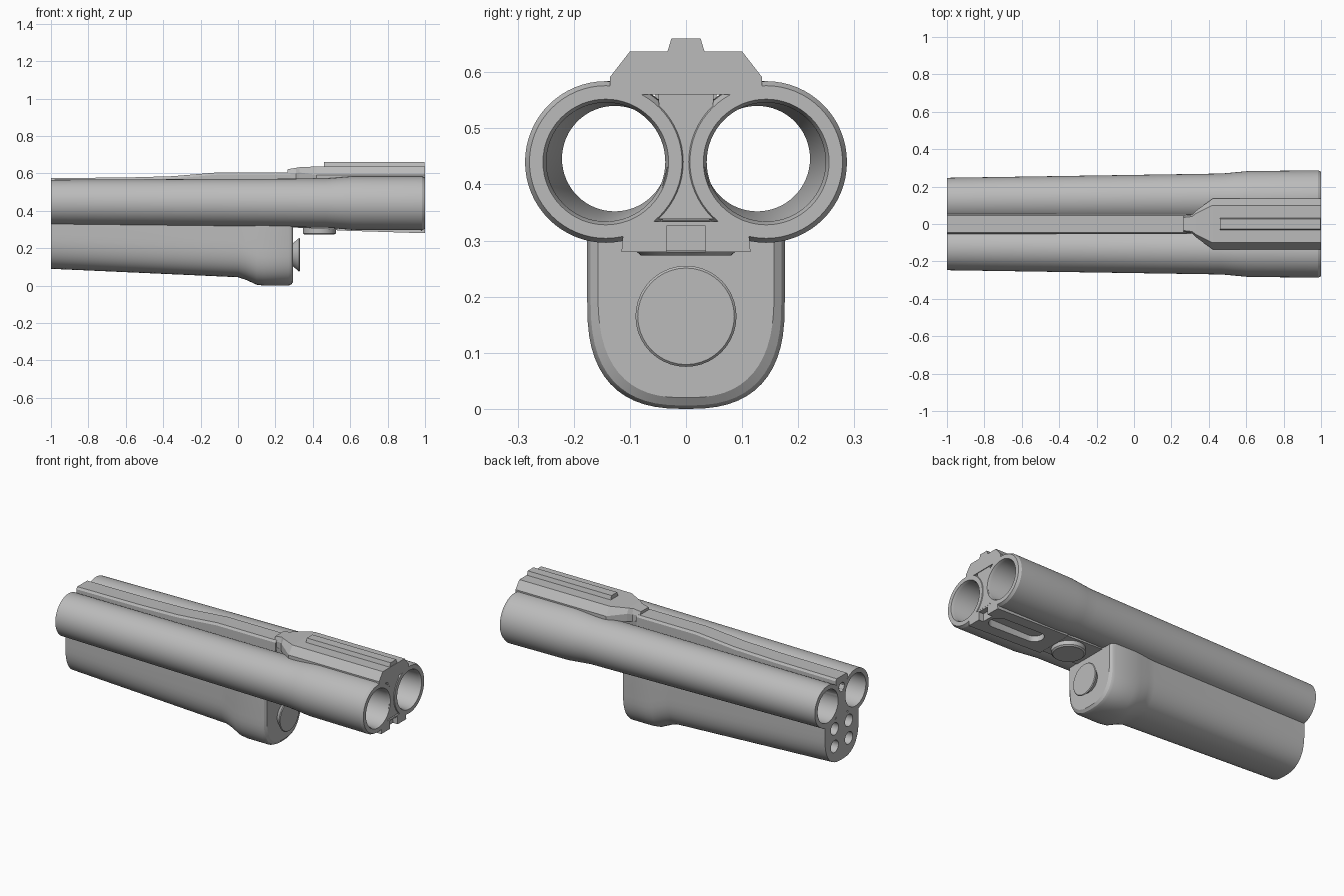
import bpy, bmesh, math
from mathutils import Matrix, Vector

cube = bpy.data.objects.get("Cube")
if cube:
    bpy.data.objects.remove(cube, do_unlink=True)

steel = bpy.data.materials.new("grey steel")
steel.use_nodes = True
GREY = (0.5, 0.5, 0.5, 1)
steel.diffuse_color = GREY
steel.node_tree.nodes["Principled BSDF"].inputs["Base Color"].default_value = GREY


def make(name, bm):
    bmesh.ops.recalc_face_normals(bm, faces=bm.faces)
    mesh = bpy.data.meshes.new(name)
    bm.to_mesh(mesh)
    bm.free()
    mesh.materials.append(steel)
    obj = bpy.data.objects.new(name, mesh)
    bpy.context.collection.objects.link(obj)
    return obj


def smooth(obj, angle=30):
    bpy.ops.object.select_all(action='DESELECT')
    obj.select_set(True)
    bpy.context.view_layer.objects.active = obj
    bpy.ops.object.shade_smooth_by_angle(angle=math.radians(angle))


def loft(name, sections, closed=False):
    """Skin equal-length rings of points; cap the ends or close into a loop."""
    bm = bmesh.new()
    rings = [[bm.verts.new(p) for p in s] for s in sections]
    pairs = list(zip(rings, rings[1:]))
    if closed:
        pairs.append((rings[-1], rings[0]))
    n = len(rings[0])
    for a, b in pairs:
        for i in range(n):
            j = (i + 1) % n
            bm.faces.new((a[i], a[j], b[j], b[i]))
    if not closed:
        bm.faces.new(rings[0])
        bm.faces.new(rings[-1])
    return make(name, bm)


def mirrored(x, half):
    """Symmetric section in the yz plane from its +y half."""
    return [(x, y, z) for y, z in half] + [(x, -y, z) for y, z in reversed(half)]


def cone(name, start, end, r1, r2, segments=40):
    a, b = Vector(start), Vector(end)
    bm = bmesh.new()
    turn = Vector((0, 0, 1)).rotation_difference(b - a).to_matrix().to_4x4()
    bmesh.ops.create_cone(bm, cap_ends=True, segments=segments, radius1=r1, radius2=r2,
                          depth=(b - a).length, matrix=Matrix.Translation((a + b) / 2) @ turn)
    return make(name, bm)


def box(name, lo, hi):
    return loft(name, [[(x, lo[1], lo[2]), (x, hi[1], lo[2]), (x, hi[1], hi[2]),
                        (x, lo[1], hi[2])] for x in (lo[0], hi[0])])


def cut(obj, cutters):
    for c in cutters:
        c.hide_render = True
        mod = obj.modifiers.new("cut", 'BOOLEAN')
        mod.operation = 'DIFFERENCE'
        mod.solver = 'EXACT'
        mod.object = c
        bpy.ops.object.select_all(action='DESELECT')
        bpy.context.view_layer.objects.active = obj
        obj.select_set(True)
        bpy.ops.object.modifier_apply(modifier=mod.name)
        bpy.data.objects.remove(c, do_unlink=True)


# Barrels: hollow lathed tubes whose axes spread slightly toward the muzzle
OUTER = [(-1, .12), (.47, .131), (.54, .137), (.61, .143), (.985, .144), (1, .136)]
INNER = [(1, .112), (.985, .106), (-1, .094)]
SEG = 64
for side, label in ((1, "back"), (-1, "front")):
    rings = []
    for x, r in OUTER + INNER:
        t = (x + 1) / 2
        cy, cz = side * (.127 + .016 * t), .446 - .006 * t
        rings.append([(x, cy + r * math.cos(2 * math.pi * k / SEG),
                       cz + r * math.sin(2 * math.pi * k / SEG)) for k in range(SEG)])
    smooth(loft(label + "_barrel", rings, closed=True), 25)

# Web filling the valley between the barrels
half_web = [(.05, .565), (.045, .5), (.03, .445), (.045, .385), (.05, .338)]
web = loft("barrel_web", [mirrored(x, half_web) for x in (-1, .996)])
cut(web, [cone("top_hole_cutter", (-1.1, 0, .51), (-.7, 0, .51), .026, .026)])
smooth(web, 25)

# Rear rib, rising gently along the valley
rib = [(-1, .575), (-.6, .578), (-.35, .585), (-.1, .606), (.28, .606)]
smooth(loft("rear_rib", [mirrored(x, [(.054, .54), (.054, z - .012), (.046, z)])
                         for x, z in rib]), 20)

# Front rail: narrow neck flaring to a chamfered flat
rail = [(.265, .045, .035, .6, .622), (.31, .05, .04, .6, .63), (.33, .07, .055, .605, .633),
        (.42, .135, .1, .592, .637), (1, .135, .1, .592, .637)]
loft("front_rail", [mirrored(x, [(w, .56), (w, zm), (t, zt)]) for x, w, t, zm, zt in rail])

# Sighting ridge on the rail
loft("sight_ridge", [mirrored(x, [(.034, .6), (.033, .637), (w, .66)])
                     for x, w in ((.46, .026), (.998, .026))])

# Underside plate with rounded recess and muzzle notch
under = [(.25, .1, .312), (.52, .1, .302), (.53, .112, .295), (1, .115, .28)]
plate = loft("underside_plate", [mirrored(x, [(w, z), (w - .005, .334)]) for x, w, z in under])
slot = [(cx + .05 * math.cos(a), .05 * math.sin(a))
        for cx, base in ((.9, -90), (.66, 90))
        for a in (math.radians(base + 15 * k) for k in range(13))]
cut(plate, [loft("slot_cutter", [[(x, y, z) for x, y in slot] for z in (.2, .324)]),
            box("notch_cutter", (.97, -.035, .2), (1.1, .035, .326))])
smooth(plate, 25)


# Fore grip: squarish rounded belly with a swelling at its front end
def belly(x, w, bottom, top):
    depth, n = .19, 2 / 2.6
    half = [(w, top)]
    for k in range(15):
        a = math.pi / 2 * k / 14
        half.append((w * max(math.cos(a), .012) ** n, bottom + depth * (1 - math.sin(a) ** n)))
    return mirrored(x, half)


grip_rows = [(-1, .155, .09, .345), (0, .163, .045, .338), (.04, .166, .032, .337),
             (.1, .174, .005, .336), (.14, .176, 0, .335), (.27, .176, 0, .335),
             (.285, .17, .006, .335), (.295, .157, .02, .335)]
grip = loft("fore_grip", [belly(*row) for row in grip_rows])
cut(grip, [cone("grip_hole_cutter", (-1.1, y, z), (-.7, y, z), .035, .035)
           for y in (-.065, .065) for z in (.19, .292)])
smooth(grip, 28)

# Round caps: one on the grip's end, one under the barrels
smooth(cone("grip_cap", (.28, 0, .165), (.327, 0, .165), .05, .09))
smooth(cone("grip_cap_rim", (.327, 0, .165), (.331, 0, .165), .09, .086))
smooth(cone("underside_cap", (.435, 0, .32), (.435, 0, .28), .088, .088))
smooth(cone("underside_cap_rim", (.435, 0, .28), (.435, 0, .273), .088, .08))
